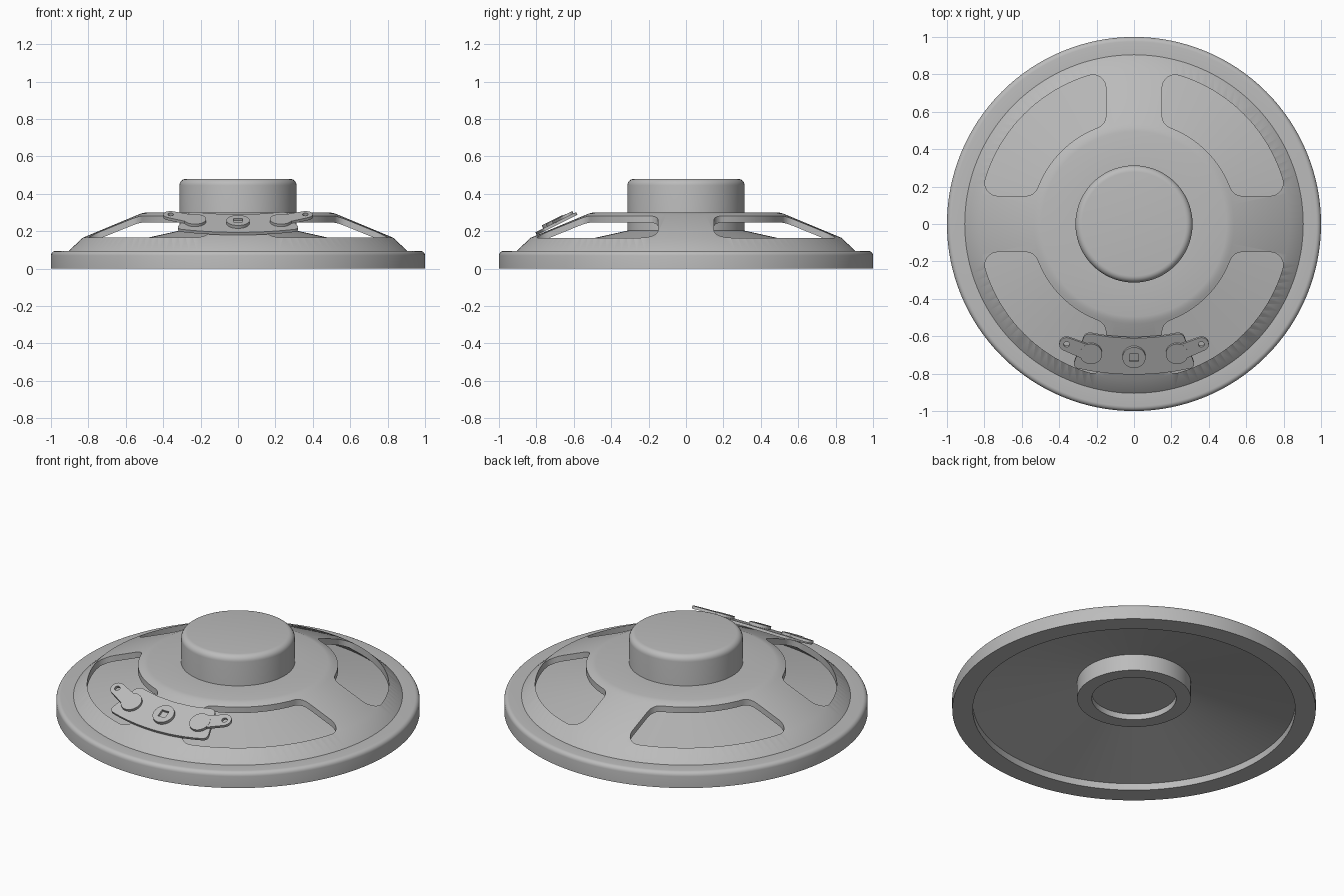
import bpy, bmesh
from math import sin, cos, pi, sqrt, atan2, radians
from mathutils import Matrix

cube = bpy.data.objects.get("Cube")
if cube:
    bpy.data.objects.remove(cube, do_unlink=True)

GREY = (0.5, 0.5, 0.5, 1)
mat = bpy.data.materials.new("plain grey")
mat.use_nodes = True
mat.diffuse_color = GREY
mat.node_tree.nodes["Principled BSDF"].inputs["Base Color"].default_value = GREY


def finish(bm, name, matrix=None):
    bmesh.ops.recalc_face_normals(bm, faces=bm.faces[:])
    me = bpy.data.meshes.new(name)
    bm.to_mesh(me)
    bm.free()
    me.materials.append(mat)
    ob = bpy.data.objects.new(name, me)
    bpy.context.collection.objects.link(ob)
    if matrix:
        ob.matrix_world = matrix
    return ob


def activate(ob):
    bpy.ops.object.select_all(action='DESELECT')
    ob.select_set(True)
    bpy.context.view_layer.objects.active = ob


def arc(cx, cy, r, a0, a1, n):
    return [(cx + r * cos(a0 + (a1 - a0) * i / n),
             cy + r * sin(a0 + (a1 - a0) * i / n)) for i in range(n + 1)]


def lathe(name, profile, closed=False, steps=128):
    """Revolve (radius, height) points around z."""
    bm = bmesh.new()
    vs = [bm.verts.new((r, 0, z)) for r, z in profile]
    pairs = list(zip(vs, vs[1:])) + ([(vs[-1], vs[0])] if closed else [])
    edges = [bm.edges.new(p) for p in pairs]
    bmesh.ops.spin(bm, geom=vs + edges, axis=(0, 0, 1), cent=(0, 0, 0),
                   angle=2 * pi, steps=steps)
    bmesh.ops.remove_doubles(bm, verts=bm.verts[:], dist=1e-5)
    return finish(bm, name)


def prism(name, outline, z0, z1, matrix=None, rounding=0):
    """Extrude a flat outline from z0 to z1, optionally rounding its corners."""
    bm = bmesh.new()
    face = bm.faces.new([bm.verts.new((x, y, z0)) for x, y in outline])
    top = bmesh.ops.extrude_face_region(bm, geom=[face])["geom"]
    bmesh.ops.translate(bm, vec=(0, 0, z1 - z0),
                        verts=[g for g in top if isinstance(g, bmesh.types.BMVert)])
    if rounding:
        upright = [e for e in bm.edges
                   if abs(e.verts[0].co.z - e.verts[1].co.z) > 1e-4]
        bmesh.ops.bevel(bm, geom=upright, offset=rounding, segments=4,
                        profile=0.5, affect='EDGES', clamp_overlap=True)
    return finish(bm, name, matrix)


def cut(ob, cutter):
    bpy.context.view_layer.update()
    mod = ob.modifiers.new("cut", 'BOOLEAN')
    mod.operation, mod.solver, mod.object = 'DIFFERENCE', 'EXACT', cutter
    activate(ob)
    bpy.ops.object.modifier_apply(modifier=mod.name)
    bpy.data.objects.remove(cutter, do_unlink=True)


# Basket: mounting rim, sloped frame and flat back in one turned shell
basket = lathe("basket",
               [(0.887, 0), (1, 0)]
               + arc(0.975, 0.07, 0.025, 0, pi / 2, 5)
               + [(0.905, 0.095), (0.83, 0.165), (0.535, 0.288)]
               + [(0.518, 0.295), (0.495, 0.3), (0.29, 0.3),
                  (0.29, 0.262), (0.51, 0.262), (0.815, 0.135), (0.887, 0.07)],
               closed=True)

# Four rounded windows between the basket arms
ARM, INNER, OUTER, FILLET = 0.15, 0.55, 0.83, 0.07
cx = ARM + FILLET
cy_in = sqrt((INNER + FILLET) ** 2 - cx ** 2)
cy_out = sqrt((OUTER - FILLET) ** 2 - cx ** 2)
a_in, a_out = atan2(cy_in, cx), atan2(cy_out, cx)
half = (arc(0, 0, INNER, pi / 4, a_in, 8)[:-1]
        + arc(cx, cy_in, FILLET, a_in + pi, pi, 6)
        + arc(cx, cy_out, FILLET, pi, a_out, 8)
        + arc(0, 0, OUTER, a_out, pi / 4, 10)[1:])
window = half + [(y, x) for x, y in reversed(half[1:-1])]
for i in range(4):
    cut(basket, prism("window_cutter", window, 0.1, 0.5,
                      Matrix.Rotation(i * pi / 2, 4, 'Z')))

# Paper cone inside the basket
cone = lathe("cone", [(0.89, 0.04), (0.89, 0.075), (0.30, 0.206), (0.30, 0.173)],
             closed=True)

# Magnet with rounded back and recessed underside
magnet = lathe("magnet", [(0, 0.105), (0.232, 0.105), (0.232, 0.07), (0.313, 0.07)]
               + arc(0.278, 0.445, 0.035, 0, pi / 2, 6) + [(0, 0.48)])

# Tilted terminal board
tilt = Matrix.Translation((0, -0.7, 0.228)) @ Matrix.Rotation(radians(26.5), 4, 'X')
xs_low = [-0.33 + 0.11 * i for i in range(7)]
xs_top = [0.26 - 0.13 * i for i in range(5)]
board = prism("terminal_board",
              [(x, -0.11 + 0.4 * x * x) for x in xs_low]
              + [(x, 0.106 + 0.5 * x * x) for x in xs_top],
              0, 0.016, tilt, rounding=0.03)

# Rivet with a square socket
rivet = prism("rivet", arc(0, 0, 0.062, 0, 2 * pi, 40)[:-1], 0.012, 0.034, tilt)
s = 0.023
cut(rivet, prism("socket_cutter", [(-s, -s), (s, -s), (s, s), (-s, s)],
                 0.02, 0.1, tilt))

# Solder lugs: round pad with a narrow tongue and eyelet
parts = [basket, cone, magnet, board, rivet]
for side, label in ((-1, "right"), (1, "left")):
    pad_x, pad_y, eye_x, eye_y = side * 0.23, 0.02, side * 0.36, 0.078
    pad = prism(label + "_lug_pad", arc(pad_x, pad_y, 0.06, 0, 2 * pi, 32)[:-1],
                0.012, 0.031, tilt)
    aim = atan2(eye_y - pad_y, eye_x - pad_x)
    tongue = prism(label + "_lug_tongue",
                   arc(eye_x, eye_y, 0.04, aim - pi / 2, aim + pi / 2, 12)
                   + arc(pad_x, pad_y, 0.045, aim + pi / 2, aim + pi * 1.5, 12),
                   0.014, 0.03, tilt)
    cut(tongue, prism("eyelet_cutter", arc(eye_x, eye_y, 0.016, 0, 2 * pi, 16)[:-1],
                      -0.1, 0.1, tilt))
    parts += [pad, tongue]

for ob in parts:
    activate(ob)
    bpy.ops.object.shade_smooth_by_angle(angle=radians(25))
